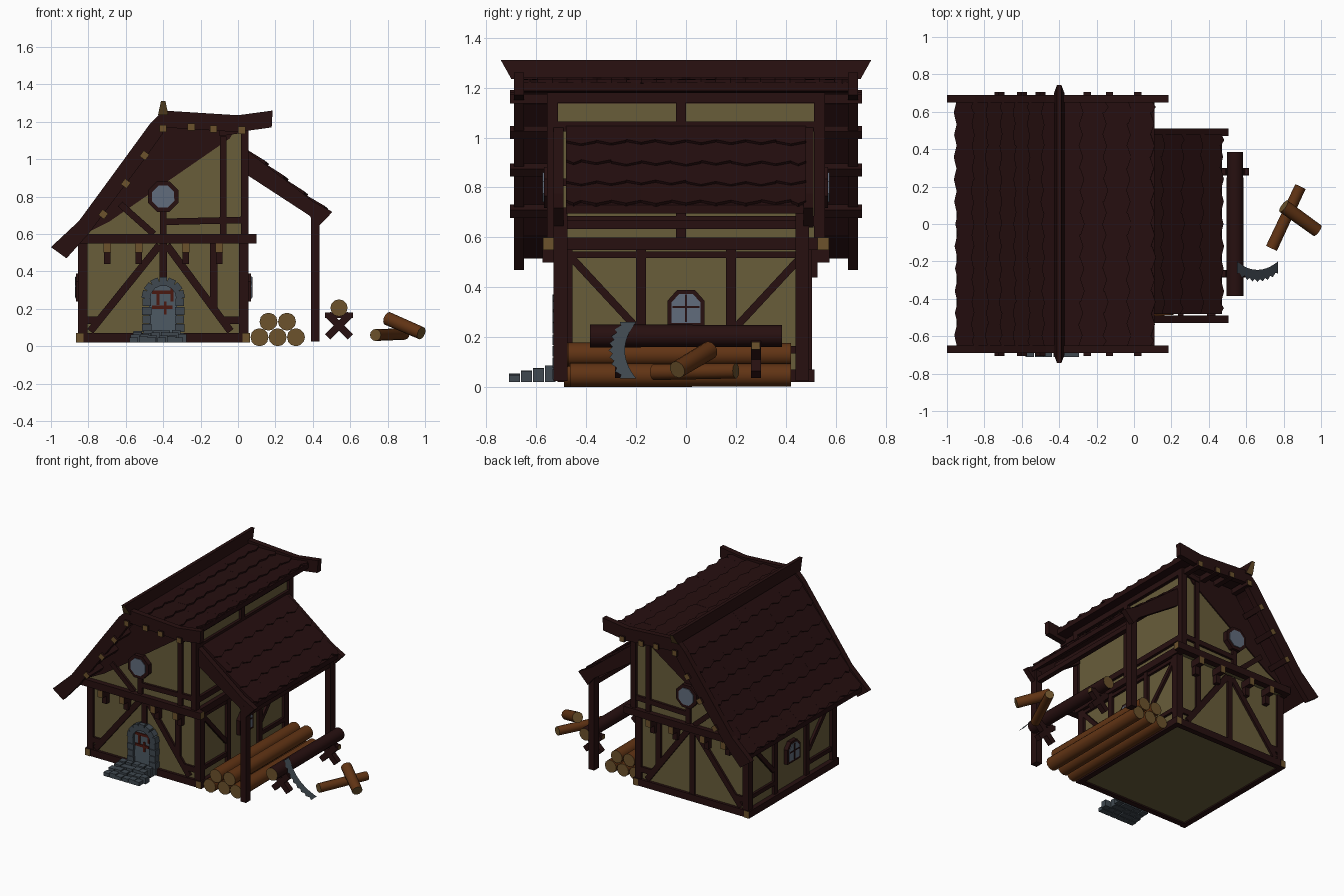
import bpy, bmesh, math, random
from mathutils import Vector, Matrix

cube = bpy.data.objects.get("Cube")
if cube:
    bpy.data.objects.remove(cube, do_unlink=True)
random.seed(4)


def material(name, rgb):
    m = bpy.data.materials.new(name)
    m.use_nodes = True
    m.diffuse_color = (*rgb, 1)
    bsdf = m.node_tree.nodes["Principled BSDF"]
    bsdf.inputs["Base Color"].default_value = (*rgb, 1)
    bsdf.inputs["Roughness"].default_value = 0.9
    return m


PLASTER = material("plaster", (0.14, 0.11, 0.042))
TIMBER = material("dark timber", (0.02, 0.005, 0.005))
ROOF = material("roof shingle", (0.019, 0.0045, 0.0048))
GRAIN = material("end grain", (0.15, 0.085, 0.025))
BARK = material("bark", (0.12, 0.034, 0.007))
STONE = material("grey stone", (0.05, 0.065, 0.08))
GLASS = material("window glass", (0.12, 0.15, 0.2))
DOOR = material("blue grey door", (0.075, 0.1, 0.125))
STRAP = material("rusty red iron", (0.07, 0.009, 0.005))


def finish(name, bm, *mats):
    bmesh.ops.recalc_face_normals(bm, faces=bm.faces)
    me = bpy.data.meshes.new(name)
    bm.to_mesh(me)
    bm.free()
    for m in mats:
        me.materials.append(m)
    ob = bpy.data.objects.new(name, me)
    bpy.context.collection.objects.link(ob)
    return ob


def prism(name, pts, lo, hi, mat, axis="y"):
    """Extrude an outline (across, z) along y or x."""
    bm = bmesh.new()
    place = (lambda p, d: (p[0], d, p[1])) if axis == "y" else (lambda p, d: (d, p[0], p[1]))
    face = bm.faces.new([bm.verts.new(place(p, lo)) for p in pts])
    new = bmesh.ops.extrude_face_region(bm, geom=[face])["geom"]
    shift = Vector(place((0, 0), hi - lo))
    bmesh.ops.translate(bm, vec=shift, verts=[v for v in new if isinstance(v, bmesh.types.BMVert)])
    return finish(name, bm, mat)


def box(name, lo, hi, mat):
    return prism(name, [(lo[0], lo[2]), (hi[0], lo[2]), (hi[0], hi[2]), (lo[0], hi[2])], lo[1], hi[1], mat)


def beam(name, a, b, width, depth, out=(0, 1, 0), mat=TIMBER, ends=None):
    """Squared timber from a to b, its depth measured along out."""
    a, b, out = Vector(a), Vector(b), Vector(out)
    d = (b - a).normalized()
    side = out.cross(d).normalized()
    out = d.cross(side)
    bm = bmesh.new()
    bmesh.ops.create_cube(bm, size=1)
    for f in bm.faces:
        f.material_index = int(abs(f.normal.z) > 0.9)
    rot = Matrix((side, out, d)).transposed().to_4x4()
    bm.transform(Matrix.Translation((a + b) / 2) @ rot @ Matrix.Diagonal((width, depth, (b - a).length, 1)))
    return finish(name, bm, mat, ends or mat)


def log(name, a, b, r, mat=BARK):
    a, b = Vector(a), Vector(b)
    bm = bmesh.new()
    bmesh.ops.create_cone(bm, cap_ends=True, segments=12, radius1=r, radius2=r * 0.95, depth=(b - a).length)
    for f in bm.faces:
        f.material_index = int(len(f.verts) > 4)
        f.smooth = len(f.verts) == 4
    bm.transform(Matrix.Translation((a + b) / 2) @ (b - a).to_track_quat("Z", "Y").to_matrix().to_4x4())
    return finish(name, bm, mat, GRAIN)


def shingles(name, path, half, course, columns):
    """Overlapping pointed shingles laid in courses down a path in (x, z)."""
    pts = [Vector((p[0], 0, p[1])) for p in path]
    total = sum((q - p).length for p, q in zip(pts, pts[1:]))

    def at(s):
        for p, q in zip(pts, pts[1:]):
            n = (q - p).length
            if s <= n or q is pts[-1]:
                return p + (q - p) * (s / n)
            s -= n

    bm = bmesh.new()
    rows = round(total / course)
    w = 2 * half / columns
    for r in range(rows):
        top, low = at(max(0, (r - 0.15) * total / rows)), at((r + 1) * total / rows)
        d = (low - top).normalized()
        n = Vector((0, 1, 0)).cross(d)
        n = n if n.z > 0 else -n
        for c in range(columns + r % 2):
            y0 = max(-half, -half + (c - 0.5 * (r % 2)) * w)
            y1 = min(half, -half + (c + 1 - 0.5 * (r % 2)) * w)
            tip = low + d * random.uniform(-0.004, 0.008) + n * 0.012
            outline = [(top, y0), (top, y1), (tip - d * 0.02, y1), (tip, (y0 + y1) / 2), (tip - d * 0.02, y0)]
            f = bm.faces.new([bm.verts.new(p + Vector((0, y, 0))) for p, y in outline])
            new = bmesh.ops.extrude_face_region(bm, geom=[f])["geom"]
            bmesh.ops.translate(bm, vec=n * -0.016, verts=[v for v in new if isinstance(v, bmesh.types.BMVert)])
    return finish(name, bm, ROOF)


# Plaster body: lower storey and overhanging upper storey
box("lower_walls", (-0.83, -0.49, 0.03), (0.035, 0.49, 0.58), PLASTER)
gable = [(-0.83, 0.56), (0.035, 0.56), (0.035, 1.18), (-0.39, 1.18), (-0.82, 0.6)]
prism("upper_walls", gable, -0.535, 0.535, PLASTER)

# Sills, corner posts and floor beams
for x in (-0.845, 0.045):
    beam("side_sill", (x, -0.515, 0.045), (x, 0.515, 0.045), 0.04, 0.05, (0, 0, 1), TIMBER, GRAIN)
    beam("side_floor_beam", (x, -0.53, 0.575), (x, 0.53, 0.575), 0.04, 0.05, (0, 0, 1))
for s in (-1, 1):
    beam("end_sill", (-0.86, s * 0.49, 0.045), (0.06, s * 0.49, 0.045), 0.04, 0.05, (0, 0, 1))
    beam("end_floor_beam", (-0.86, s * 0.55, 0.575), (0.1, s * 0.55, 0.575), 0.045, 0.05, (0, 0, 1), TIMBER, GRAIN)
    for x in (-0.83, 0.03):
        beam("corner_post", (x, s * 0.48, 0.04), (x, s * 0.48, 0.57), 0.05, 0.05)
    beam("upper_post", (0.035, s * 0.535, 0.58), (0.035, s * 0.535, 1.18), 0.04, 0.045)

    # Framing on the front and back ends
    y = s * 0.493
    for a, b in (((-0.42, 0.54), (-0.79, 0.08)), ((-0.38, 0.54), (-0.04, 0.08)),
                 ((-0.4, 0.05), (-0.4, 0.55)), ((-0.81, 0.14), (-0.74, 0.14)),
                 ((-0.08, 0.14), (0.01, 0.14)), ((-0.13, 0.2), (-0.13, 0.55))):
        beam("lower_brace", (a[0], y, a[1]), (b[0], y, b[1]), 0.04, 0.025)
    y = s * 0.54
    for a, b in (((-0.4, 0.59), (-0.4, 0.73)), ((-0.63, 0.76), (-0.45, 0.6)),
                 ((-0.4, 0.665), (0.02, 0.675)), ((-0.08, 0.59), (-0.08, 1.12)),
                 ((-0.1, 1.14), (0.04, 1.16))):
        beam("gable_brace", (a[0], y, a[1]), (b[0], y, b[1]), 0.035, 0.025)
    panel = [(-0.82, 0.6), (-0.69, 0.665), (-0.045, 1.11), (0.0, 1.18), (-0.39, 1.18)]
    prism("gable_boards", panel, s * 0.53, s * 0.543, TIMBER)

    # Joist ends and brackets under the overhang
    for x in (-0.7, -0.53, -0.28, -0.1):
        beam("joist", (x, s * 0.45, 0.525), (x, s * 0.575, 0.525), 0.04, 0.05, (0, 0, 1), TIMBER, GRAIN)
        beam("bracket", (x, s * 0.51, 0.44), (x, s * 0.51, 0.51), 0.035, 0.035)

    # Round gable window
    for name, r, d, mat in (("round_window_frame", 0.088, 0.57, TIMBER), ("round_window_glass", 0.064, 0.575, GLASS)):
        ring = [(-0.4 + r * math.sin(k * math.pi / 4 + 0.39), 0.8 + r * math.cos(k * math.pi / 4 + 0.39)) for k in range(8)]
        prism(name, ring, s * 0.53, s * d, mat)

    # Bargeboards of both roofs
    left = [(-0.4, 1.26), (-0.47, 1.19), (-0.74, 0.82), (-0.85, 0.67), (-1.0, 0.53),
            (-0.917, 0.47), (-0.8, 0.6), (-0.5, 1.0), (-0.4, 1.14)]
    right = [(-0.4, 1.26), (0.0, 1.235), (0.185, 1.26), (0.18, 1.17), (0.0, 1.145), (-0.4, 1.17)]
    lean = [(0.05, 1.045), (0.4, 0.775), (0.505, 0.718), (0.43, 0.64), (0.38, 0.7), (0.05, 0.915)]
    prism("left_bargeboard", left, s * 0.65, s * 0.69, TIMBER)
    prism("right_bargeboard", right, s * 0.65, s * 0.69, TIMBER)
    prism("lean_to_bargeboard", lean, s * 0.5 - 0.03, s * 0.5 + 0.01, TIMBER)

# Framing and windows on the long sides
pane = [(-0.075, 0.24), (0.075, 0.24), (0.075, 0.345), (0.035, 0.39), (-0.035, 0.39), (-0.075, 0.345)]
for x, s in ((-0.835, -1), (0.04, 1)):
    for m in (-1, 1):
        beam("side_post", (x, m * 0.18, 0.05), (x, m * 0.18, 0.57), 0.04, 0.03, (1, 0, 0))
        beam("side_brace", (x, m * 0.46, 0.52), (x, m * 0.2, 0.24), 0.03, 0.025, (1, 0, 0))
        beam("side_low_rail", (x, m * 0.46, 0.15), (x, m * 0.2, 0.15), 0.03, 0.025, (1, 0, 0))
    beam("side_rail", (x, -0.48, 0.53), (x, 0.48, 0.53), 0.025, 0.025, (1, 0, 0))
    prism("side_window_frame", pane, x, x + s * 0.03, TIMBER, "x")
    small = [(y * 0.78, 0.315 + (z - 0.315) * 0.78) for y, z in pane]
    prism("side_window_glass", small, x, x + s * 0.034, GLASS, "x")
    xo = x + s * 0.034
    beam("window_bar", (xo, 0, 0.26), (xo, 0, 0.37), 0.008, 0.006, (1, 0, 0))
    beam("window_bar", (xo, -0.055, 0.32), (xo, 0.055, 0.32), 0.008, 0.006, (1, 0, 0))
for z in (0.665, 1.045, 1.16):
    beam("upper_side_rail", (0.04, -0.53, z), (0.04, 0.53, z), 0.04, 0.03, (1, 0, 0))
beam("upper_side_post", (0.04, -0.02, 0.6), (0.04, -0.02, 1.16), 0.04, 0.03, (1, 0, 0))

# Main roof decks, shingles, purlins and ridge
slope_left = [(-0.4, 1.235), (-0.47, 1.165), (-0.74, 0.795), (-0.85, 0.645), (-0.95, 0.55)]
slope_right = [(-0.4, 1.235), (0.0, 1.212), (0.11, 1.222)]
slope_lean = [(0.05, 1.05), (0.39, 0.785), (0.47, 0.73)]
for name, path, half, cols in (("left_roof", slope_left, 0.655, 11), ("right_roof", slope_right, 0.655, 11),
                               ("lean_to_roof", slope_lean, 0.48, 8)):
    deck = path + [(x, z - 0.035) for x, z in reversed(path)]
    prism(name + "_deck", deck, -half, half, ROOF)
    shingles(name + "_shingles", path, half, 0.12, cols)
slope = (-0.8, 0, 0.6)
for x, z, out in ((-0.72, 0.705, slope), (-0.6, 0.87, slope), (-0.5, 1.02, slope), (-0.4, 1.165, (0, 0, 1)),
                  (-0.25, 1.172, (0, 0, 1)), (-0.13, 1.162, (0, 0, 1)), (0.02, 1.155, (0, 0, 1))):
    beam("purlin", (x, -0.705, z), (x, 0.705, z), 0.038, 0.038, out, TIMBER, GRAIN)
ridge = prism("ridge_beam", [(-0.428, 1.235), (-0.372, 1.235), (-0.388, 1.31), (-0.412, 1.31)], -0.7, 0.7, TIMBER)
ridge.data.materials.append(GRAIN)
for p in ridge.data.polygons:
    p.material_index = int(abs(p.normal.y) > 0.9)
for v in ridge.data.vertices:
    if v.co.z > 1.3:
        v.co.y *= 1.06

# Lean-to posts and beams
for y in (-0.503, 0.466):
    beam("lean_to_post", (0.412, y, 0.025), (0.412, y, 0.72), 0.045, 0.055)
beam("lean_to_beam", (0.41, -0.5, 0.65), (0.41, 0.47, 0.65), 0.035, 0.035, (1, 0, 0))
beam("lean_to_batten", (0.25, -0.5, 0.82), (0.25, 0.47, 0.82), 0.03, 0.03, (1, 0, 0))

# Arched door with stone surround, iron straps and steps
arc = [(-0.4 + 0.075 * math.cos(k * math.pi / 8), 0.255 + 0.075 * math.sin(k * math.pi / 8)) for k in range(9)]
prism("door", [(-0.475, 0.04), (-0.325, 0.04)] + arc, -0.48, -0.515, DOOR)
for m in (-1, 1):
    for k in range(5):
        w = 0.022 + 0.004 * (k % 2)
        x = -0.4 + m * 0.088
        box("jamb_stone", (x - w, -0.535, 0.03 + k * 0.046), (x + w, -0.48, 0.072 + k * 0.046), STONE)
for k in range(7):
    t = math.pi * (k + 0.5) / 7
    c, n = Vector((-0.4, -0.507, 0.255)), Vector((math.cos(t), 0, math.sin(t)))
    beam("arch_stone", c + n * 0.068, c + n * 0.115, 0.042, 0.056, mat=STONE)
for z in (0.2, 0.28):
    box("door_strap", (-0.46, -0.521, z), (-0.35, -0.514, z + 0.018), STRAP)
for x, z in ((-0.435, 0.22), (-0.395, 0.17), (-0.36, 0.24)):
    box("door_iron_bar", (x, -0.521, z), (x + 0.014, -0.514, z + 0.07), STRAP)
for row in range(4):
    for k in range(6 - row // 2):
        x = -0.59 + k * 0.05 + random.uniform(0, 0.01) + row * 0.01
        y = -0.71 + row * 0.048
        box("step_stone", (x, y, 0.02), (x + 0.046, y + 0.044, 0.045 + row * 0.012 + random.uniform(0, 0.01)), STONE)

# Stacked logs and loose offcuts
for x, z in ((0.115, 0.048), (0.212, 0.048), (0.31, 0.048), (0.163, 0.131), (0.262, 0.131)):
    log("stacked_log", (x, -0.49 + random.uniform(0, 0.03), z), (x, 0.42, z), 0.048)
log("flat_offcut", (0.735, -0.13, 0.06), (0.89, 0.2, 0.065), 0.032)
log("leaning_offcut", (0.8, 0.095, 0.148), (0.98, -0.035, 0.07), 0.037)

# Sawhorse with a log and a curved toothed saw
log("sawhorse_log", (0.54, -0.385, 0.205), (0.54, 0.385, 0.205), 0.046, TIMBER)
for y in (-0.265, 0.28):
    for m in (-1, 1):
        beam("sawhorse_leg", (0.54 - m * 0.06, y, 0.05), (0.54 + m * 0.06, y, 0.17), 0.04, 0.04, mat=TIMBER)
    beam("sawhorse_rest", (0.465, y, 0.165), (0.615, y, 0.165), 0.03, 0.035, mat=TIMBER, ends=GRAIN)
bm = bmesh.new()
rail = []
for k in range(17):
    t = k / 16
    bow = 0.045 * (1 - (2 * t - 1) ** 2)
    x, z = 0.55 + 0.22 * t, 0.26 - 0.225 * t
    tooth = 0.015 * (k % 2)
    rail.append([bm.verts.new((x, y, z)) for y in (-0.265 - bow + tooth, -0.2 - bow)])
for a, b in zip(rail, rail[1:]):
    bm.faces.new((a[0], a[1], b[1], b[0]))
bmesh.ops.solidify(bm, geom=bm.faces[:], thickness=0.006)
finish("saw_blade", bm, STONE)
